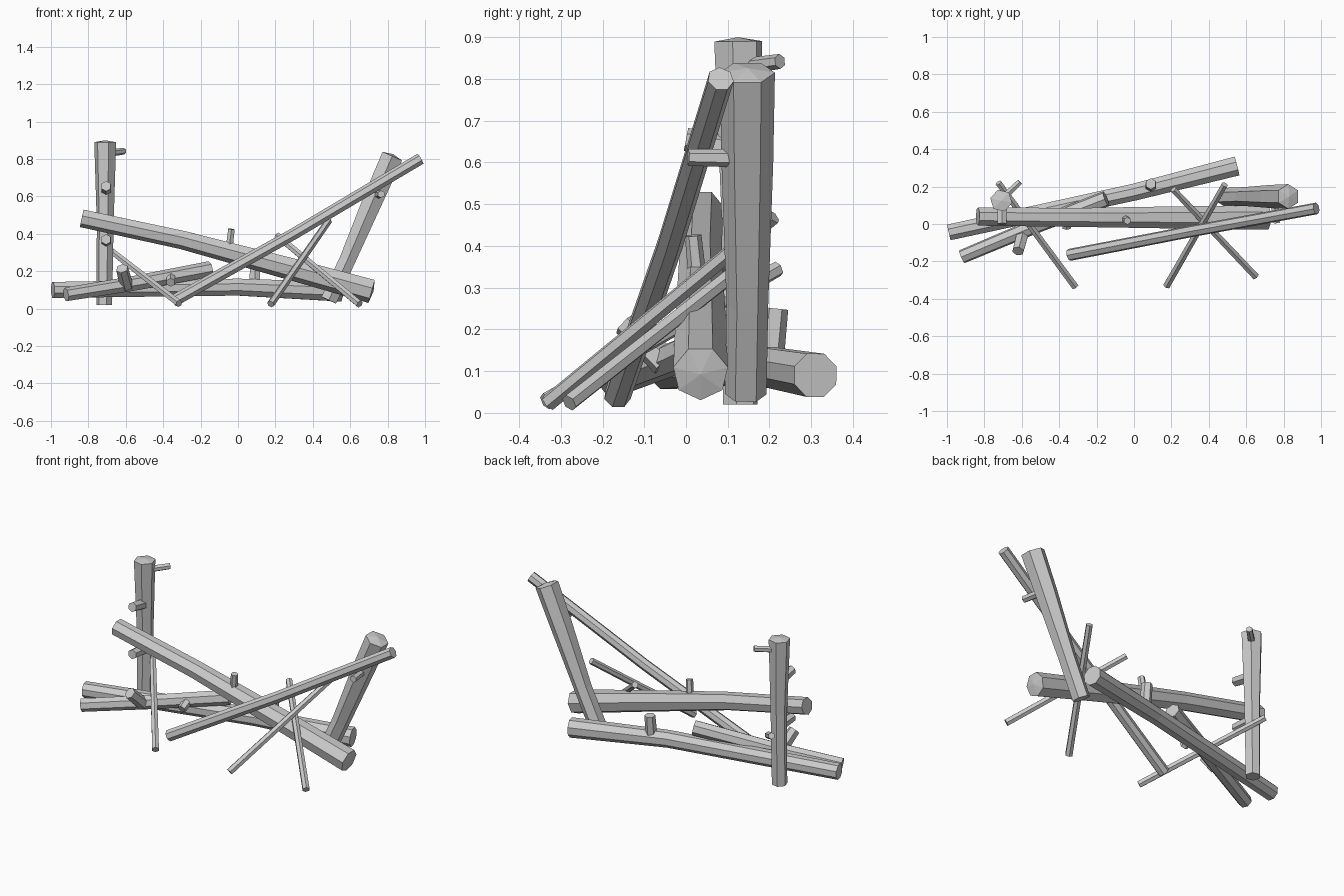
import bpy, bmesh, math
from mathutils import Vector


def log(name, pts, radii, sides=7, turn=0.0, tip=0.0):
    """Faceted tapering branch along a path; tip pushes the end cap centre out."""
    pts = [Vector(p) for p in pts]
    axis = (pts[-1] - pts[0]).normalized()
    ref = Vector((0, 0, 1)) if abs(axis.z) < 0.9 else Vector((0, -1, 0))
    bm = bmesh.new()
    rings = []
    for i, p in enumerate(pts):
        d = (pts[min(i + 1, len(pts) - 1)] - pts[max(i - 1, 0)]).normalized()
        side = d.cross(ref).normalized()
        up = side.cross(d)
        ring = []
        for k in range(sides):
            a = 2 * math.pi * k / sides + turn
            ring.append(bm.verts.new(p + radii[i] * (math.cos(a) * up + math.sin(a) * side)))
        rings.append(ring)
    for r0, r1 in zip(rings, rings[1:]):
        for k in range(sides):
            j = (k + 1) % sides
            bm.faces.new((r0[k], r0[j], r1[j], r1[k]))
    bm.faces.new(rings[0])
    if tip:
        c = bm.verts.new(pts[-1] + axis * tip)
        for k in range(sides):
            bm.faces.new((rings[-1][k], rings[-1][(k + 1) % sides], c))
    else:
        bm.faces.new(rings[-1])
    bmesh.ops.recalc_face_normals(bm, faces=bm.faces)
    me = bpy.data.meshes.new(name)
    bm.to_mesh(me)
    bm.free()
    ob = bpy.data.objects.new(name, me)
    bpy.context.collection.objects.link(ob)
    return ob


# Fallen logs
log("back_log", [(-0.99, -0.045, 0.1), (0, 0.17, 0.115), (0.55, 0.31, 0.09)],
    [0.046, 0.049, 0.056], 8, 0.39)
log("short_log", [(-0.92, -0.175, 0.075), (-0.55, -0.02, 0.135), (-0.15, 0.135, 0.21)],
    [0.038, 0.041, 0.044], 7)
log("leaning_log", [(-0.835, 0.04, 0.485), (-0.3, 0.035, 0.37), (0.3, 0.035, 0.21), (0.715, 0.035, 0.095)],
    [0.05, 0.052, 0.062, 0.067], 7, math.pi / 7, 0.01)

# Upright posts, wider at the top
log("left_post", [(-0.715, 0.13, 0.02), (-0.71, 0.13, 0.45), (-0.71, 0.125, 0.89)],
    [0.043, 0.046, 0.06], 6, 0.3, 0.01)
log("right_post", [(0.485, 0.143, 0.045), (0.585, 0.147, 0.26), (0.73, 0.147, 0.6), (0.825, 0.147, 0.815)],
    [0.05, 0.05, 0.062, 0.066], 6, 0.0, 0.012)

# Long leaning pole
log("long_pole", [(-0.345, -0.165, 0.04), (0.3, -0.04, 0.4), (0.975, 0.083, 0.8)],
    [0.033, 0.032, 0.032], 7)

# Thin sticks
sticks = [((-0.315, -0.335, 0.028), (-0.725, 0.22, 0.345)),
          ((0.175, -0.33, 0.024), (0.485, 0.21, 0.47)),
          ((0.65, -0.28, 0.024), (0.21, 0.185, 0.39))]
for i, (a, b) in enumerate(sticks):
    log(f"stick_{i + 1}", [a, b], [0.021, 0.019], 6)

# Broken branch stubs
stubs = [((0.09, 0.2, 0.11), (0.09, 0.215, 0.25), 0.03),
         ((-0.595, -0.05, 0.12), (-0.62, -0.145, 0.215), 0.033),
         ((-0.36, 0.04, 0.17), (-0.36, -0.02, 0.14), 0.025),
         ((-0.05, 0.03, 0.3), (-0.035, 0.017, 0.425), 0.02),
         ((-0.705, 0.13, 0.63), (-0.705, 0.0, 0.655), 0.028),
         ((-0.705, 0.13, 0.36), (-0.705, 0.0, 0.37), 0.028),
         ((-0.7, 0.14, 0.83), (-0.61, 0.225, 0.842), 0.018),
         ((0.745, 0.13, 0.61), (0.765, 0.005, 0.612), 0.02)]
for i, (a, b, r) in enumerate(stubs):
    log(f"branch_stub_{i + 1}", [a, b], [r * 1.1, r], 6)
